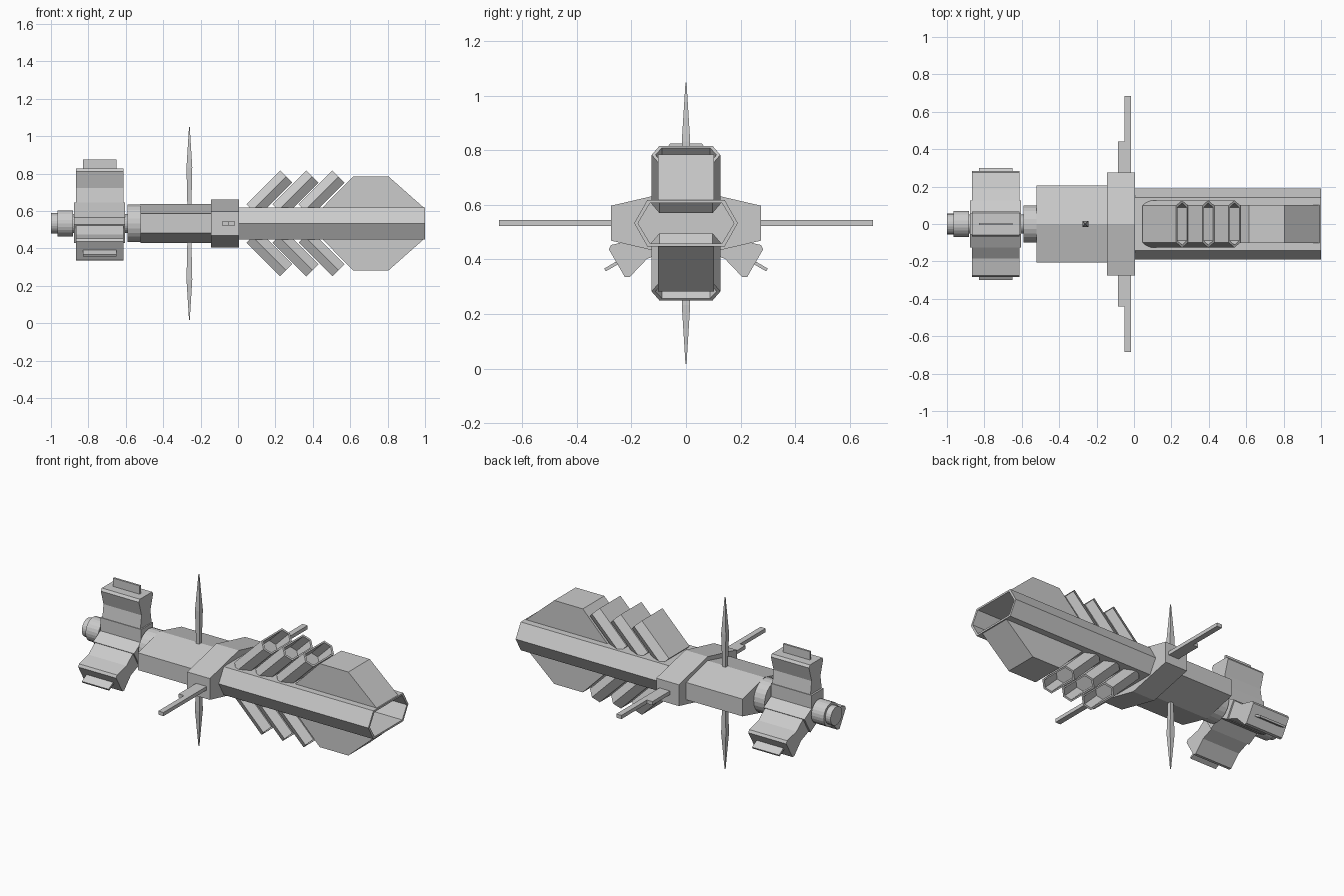
import bpy, bmesh
from math import cos, sin, pi, radians, sqrt
from mathutils import Vector, Matrix

if "Cube" in bpy.data.objects:
    bpy.data.objects.remove(bpy.data.objects["Cube"])

C = 0.533  # height of the long axis


def loft(name, rings, m=Matrix()):
    """Skin a list of equal-length rings and cap both ends; coordinates are relative to the axis."""
    bm = bmesh.new()
    vs = [[bm.verts.new(m @ Vector(p)) for p in r] for r in rings]
    n = len(vs[0])
    for a, b in zip(vs, vs[1:]):
        for i in range(n):
            j = (i + 1) % n
            bm.faces.new((a[i], a[j], b[j], b[i]))
    bm.faces.new(vs[0])
    bm.faces.new(vs[-1])
    bmesh.ops.recalc_face_normals(bm, faces=bm.faces)
    me = bpy.data.meshes.new(name)
    bm.to_mesh(me)
    bm.free()
    ob = bpy.data.objects.new(name, me)
    ob.location.z = C
    bpy.context.collection.objects.link(ob)
    return ob


def box(name, x0, x1, y0, y1, z0, z1, m=Matrix()):
    ring = lambda x: [(x, y0, z0), (x, y1, z0), (x, y1, z1), (x, y0, z1)]
    return loft(name, [ring(x0), ring(x1)], m)


def ellipse(x, ry, rz, n, start=0.0):
    return [(x, ry * cos(start + 2 * pi * i / n), rz * sin(start + 2 * pi * i / n)) for i in range(n)]


def flat_hex(x, w, flat, h):
    return [(x, w, 0), (x, flat, h), (x, -flat, h), (x, -w, 0), (x, -flat, -h), (x, flat, -h)]


# Hollow six-sided front barrel
loft("front_barrel", [flat_hex(0, .19, .142, .085), flat_hex(1, .19, .142, .085),
                      flat_hex(1, .176, .132, .074), flat_hex(.02, .176, .132, .074)])

# Collar and main body, six-sided with a ridge on top
loft("collar", [ellipse(x, .275 / cos(pi / 6), .128, 6, pi / 6) for x in (-.145, .005)])
loft("main_body", [ellipse(x, .206 / cos(pi / 6), .104, 6, pi / 6) for x in (-.52, -.145)])

# Parts mirrored above and below the barrel
for s, side in ((1, "upper"), (-1, "lower")):
    flip = Matrix.Diagonal((1, 1, s, 1))
    prof = [(.45, .083), (.615, .251), (.805, .251), (.995, .083)]
    loft(side + "_keel", [[(x, y, z) for x, z in prof] for y in (-.102, .102)], flip)
    # Slanted hollow ribs
    for i in range(3):
        end = Vector((.2575 + .14 * i, 0, .2505))
        m = flip @ Matrix.Translation(end) @ Matrix.Rotation(radians(-45), 4, 'Y')
        loft(f"{side}_rib_{i + 1}", [flat_hex(-.255, .126, .098, .046), flat_hex(0, .126, .098, .046),
                                     flat_hex(0, .112, .088, .037), flat_hex(-.12, .112, .088, .037)], m)
    # Tapered mast
    loft(side + "_mast", [[(-.26 + a * w, b * w, z) for a, b in ((-1, -1), (1, -1), (1, 1), (-1, 1))]
                          for z, w in ((.06, .010), (.30, .0155), (.516, .002))], flip)

# Side booms
for s, side in ((1, "left"), (-1, "right")):
    flip = Matrix.Diagonal((1, s, 1, 1))
    box(side + "_long_boom", -.05, -.016, .2, .685, -.011, .011, flip)
    box(side + "_short_boom", -.086, -.05, .2, .442, -.011, .011, flip)

# Round neck, shaft and tail nozzle
for name, x0, x1, r in (("neck", -.592, -.515, .1), ("shaft", -.9, -.58, .05),
                        ("tail_drum", -.965, -.882, .07), ("tail_nozzle", -1, -.96, .055)):
    loft(name, [ellipse(x, r, r, 24) for x in (x0, x1)])

# Three radial pods with root blocks and edge fins
pod = [(.05, .05), (.10, .055), (.19, .042), (.278, .068), (.293, .058)]
for k in range(3):
    m = Matrix.Rotation(k * 2 * pi / 3, 4, 'X')
    box(f"pod_root_{k + 1}", -.876, -.604, -.057, .057, 0, .112, m)
    loft(f"pod_{k + 1}", [[(-.865, -t, r), (-.612, -t, r), (-.612, t, r), (-.865, t, r)] for r, t in pod], m)
    box(f"pod_fin_{k + 1}", -.828, -.65, -.006, .006, .285, .343, m)
